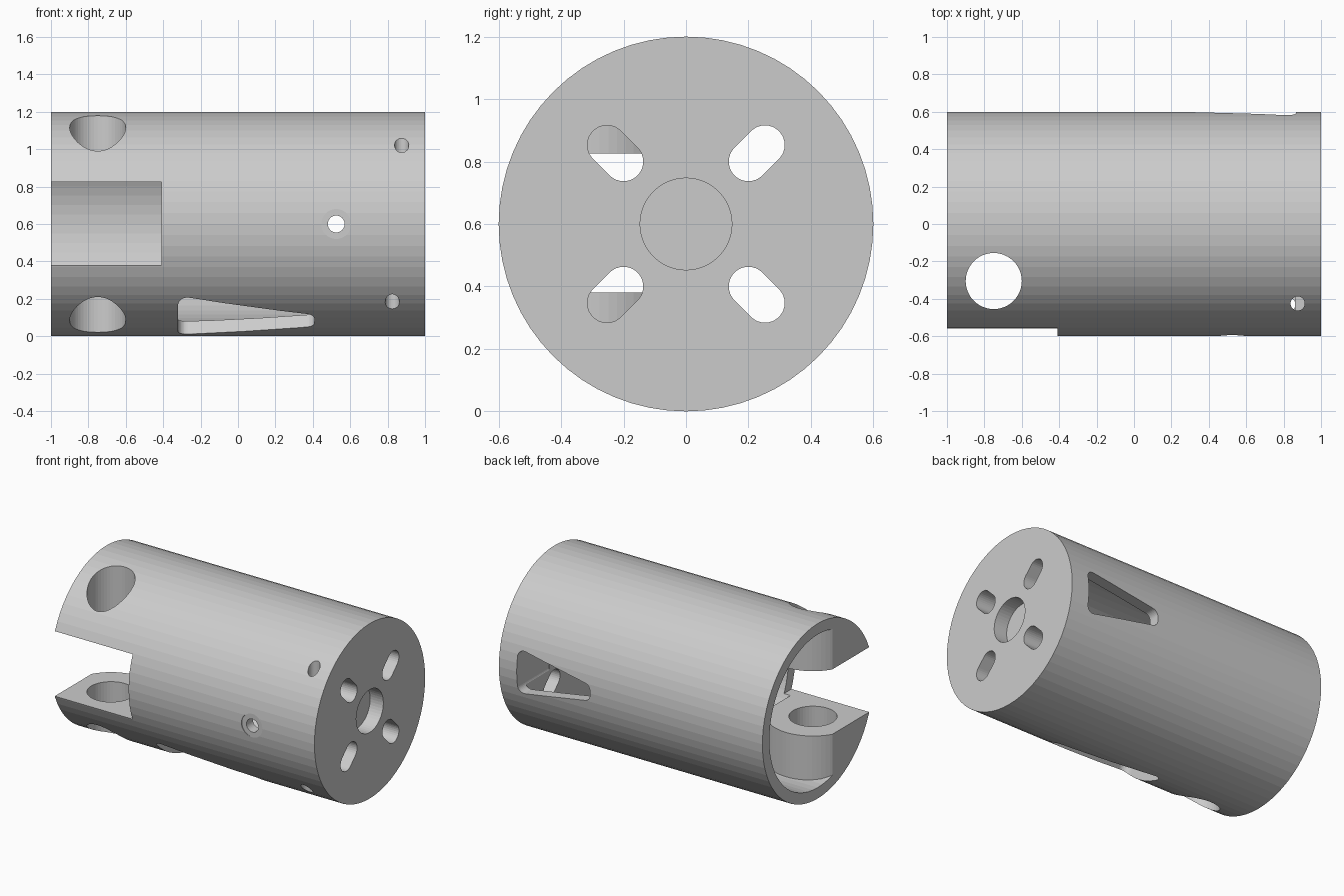
import bpy, bmesh, math
from mathutils import Vector
from mathutils.geometry import convex_hull_2d

old = bpy.data.objects.get("Cube")
if old:
    bpy.data.objects.remove(old, do_unlink=True)

X, Y, Z = Vector((1, 0, 0)), Vector((0, 1, 0)), Vector((0, 0, 1))
AXIS = Vector((0, 0, 0.6))          # centre line of the barrel

metal = bpy.data.materials.new("light_grey_metal")
metal.use_nodes = True
GREY = (0.6, 0.6, 0.6, 1)
metal.diffuse_color = GREY
metal.node_tree.nodes["Principled BSDF"].inputs["Base Color"].default_value = GREY


def prism(name, circles, u, v, start, end, segments=32):
    """Hull of (a, b, radius) circles in the u-v plane, extruded along u x v."""
    pts = []
    for a, b, r in circles:
        n = segments if r > 0 else 1
        for i in range(n):
            t = math.tau * i / n
            pts.append(Vector((a + r * math.cos(t), b + r * math.sin(t))))
    outline = [pts[i] for i in convex_hull_2d(pts)]
    d = u.cross(v)
    bm = bmesh.new()
    low = [bm.verts.new(AXIS + u * p.x + v * p.y + d * start) for p in outline]
    face = bm.faces.new(low)
    ext = bmesh.ops.extrude_face_region(bm, geom=[face])
    top = [g for g in ext["geom"] if isinstance(g, bmesh.types.BMVert)]
    bmesh.ops.translate(bm, verts=top, vec=d * (end - start))
    bmesh.ops.recalc_face_normals(bm, faces=bm.faces)
    mesh = bpy.data.meshes.new(name)
    bm.to_mesh(mesh)
    bm.free()
    mesh.materials.append(metal)
    obj = bpy.data.objects.new(name, mesh)
    bpy.context.collection.objects.link(obj)
    return obj


def cut(target, cutter):
    """Subtract the cutter from the target and discard it."""
    mod = target.modifiers.new("cut", 'BOOLEAN')
    mod.operation, mod.solver, mod.object = 'DIFFERENCE', 'EXACT', cutter
    bpy.context.view_layer.objects.active = target
    bpy.ops.object.modifier_apply(modifier=mod.name)
    bpy.data.objects.remove(cutter, do_unlink=True)


# Solid barrel, and the cavity that is open at the -x end
barrel = prism("barrel", [(0, 0, 0.6)], Y, Z, -1, 1, 64)
cavity = prism("cavity", [(0, 0, 0.525)], Y, Z, -1.03, 0.86, 64)

# Rounded lugs are left standing inside the cavity
lug = [(-0.75, -0.305, 0.29), (-1.04, -0.7, 0), (-0.46, -0.7, 0)]
cut(cavity, prism("lug", lug, X, Y, -0.7, 0.7, 64))
cut(barrel, cavity)

# Front notch between the lugs
notch = [(x, z, 0) for x in (-1.1, -0.41) for z in (-0.22, 0.225)]
cut(barrel, prism("notch", notch, X, Z, -0.1, 0.7))

# Vertical bore through both lugs, and two small vertical screw holes
cut(barrel, prism("lug_bore", [(-0.75, -0.305, 0.15)], X, Y, -0.7, 0.7, 48))
cut(barrel, prism("upper_screw_hole", [(0.875, -0.425, 0.038)], X, Y, 0.1, 0.7))
cut(barrel, prism("lower_screw_hole", [(0.825, -0.43, 0.038)], X, Y, -0.7, -0.1))

# Front hole with a shallow spot face
cut(barrel, prism("front_hole", [(0.525, 0, 0.045)], X, Z, 0.3, 0.7))
cut(barrel, prism("spot_face", [(0.525, 0, 0.08)], X, Z, 0.594, 0.7))

# End cap: central recess and four radial slots
cut(barrel, prism("cap_recess", [(0, 0, 0.147)], Y, Z, 0.9, 1.1, 48))
for sy in (-1, 1):
    for sz in (-1, 1):
        ends = [(sy * a, sz * a, 0.063) for a in (0.2, 0.253)]
        cut(barrel, prism("cap_slot", ends, Y, Z, 0.8, 1.1))


def tapered_window(wide_x, narrow_x, wide, narrow, r, across):
    """Rounded tapered opening through one side of the wall."""
    corners = []
    for x, half in ((wide_x, wide), (narrow_x, narrow)):
        inner = x + math.copysign(r, narrow_x - wide_x) * (1 if x == wide_x else -1)
        corners += [(inner, s * (half - r), r) for s in (-1, 1)]
    cut(barrel, prism("window", corners, X, across, 0.25, 0.8))


# Back window, and the longer window low on the front
tapered_window(0.865, 0.31, 0.145, 0.06, 0.045, -Z)
tilt = math.radians(60)
tapered_window(-0.32, 0.41, 0.195, 0.07, 0.05,
               Vector((0, -math.sin(tilt), math.cos(tilt))))

for poly in barrel.data.polygons:
    poly.use_smooth = False
